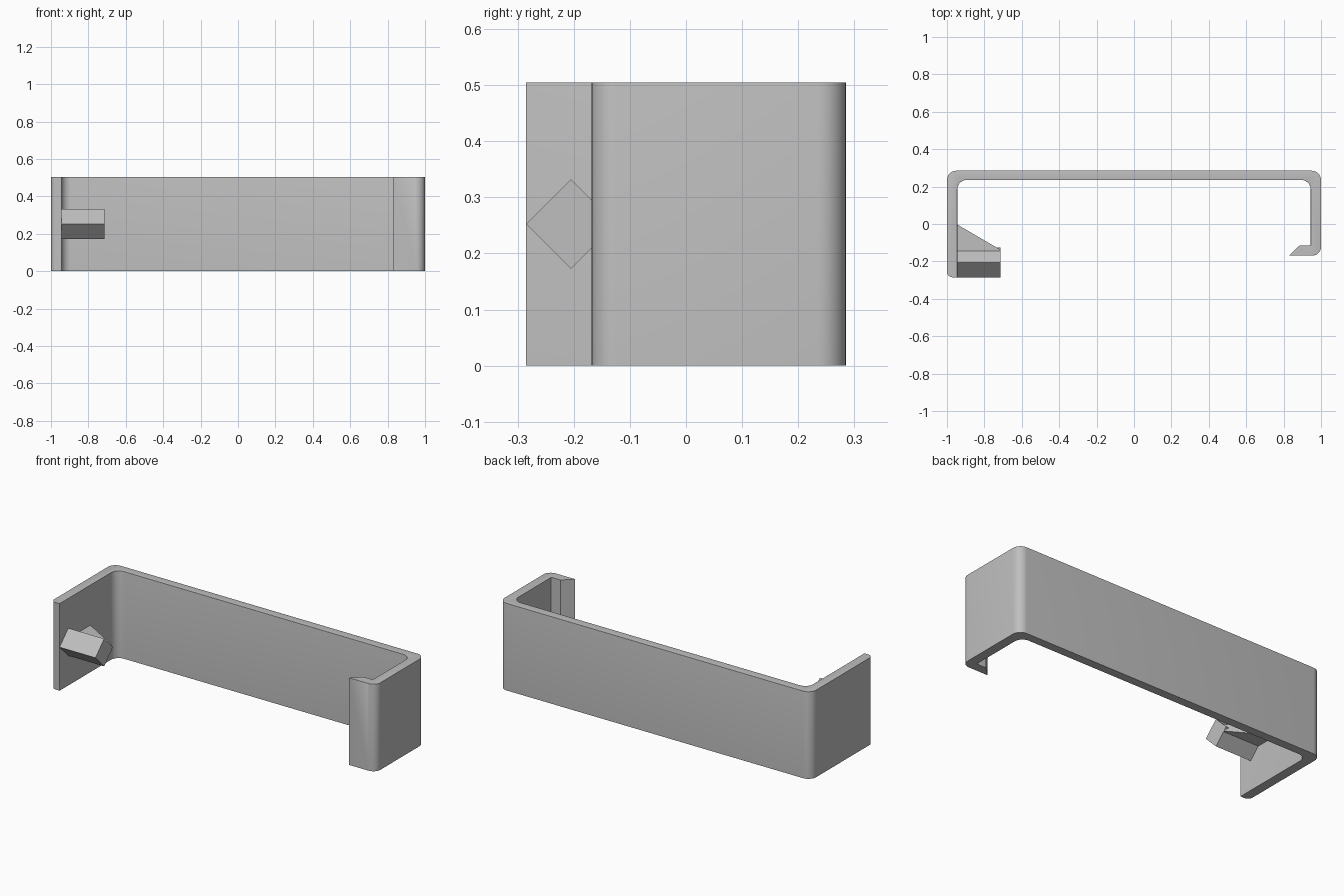
import bpy
import bmesh
import math
from mathutils import Vector

cube = bpy.data.objects.get("Cube")
if cube:
    bpy.data.objects.remove(cube, do_unlink=True)

grey = bpy.data.materials.new("plain grey")
grey.use_nodes = True
colour = (0.52, 0.52, 0.52, 1)
grey.diffuse_color = colour
grey.node_tree.nodes["Principled BSDF"].inputs["Base Color"].default_value = colour

HEIGHT = 0.505


def rounded(corners, steps=8):
    """Turn (x, y, radius) corners into an outline with round fillets."""
    out = []
    for i, (x, y, r) in enumerate(corners):
        p = Vector((x, y))
        if r == 0:
            out.append(p)
            continue
        a = (Vector(corners[i - 1][:2]) - p).normalized()
        b = (Vector(corners[(i + 1) % len(corners)][:2]) - p).normalized()
        centre = p + (a + b) * r
        for k in range(steps + 1):
            t = k / steps * math.pi / 2
            out.append(centre - b * r * math.cos(t) - a * r * math.sin(t))
    return out


def extrude(name, points, vector, soften=None):
    """Extrude a flat outline, optionally rounding chosen far edges."""
    bm = bmesh.new()
    face = bm.faces.new([bm.verts.new(p) for p in points])
    new = bmesh.ops.extrude_face_region(bm, geom=[face], use_keep_orig=True)["geom"]
    verts = [g for g in new if isinstance(g, bmesh.types.BMVert)]
    bmesh.ops.translate(bm, verts=verts, vec=vector)
    bmesh.ops.recalc_face_normals(bm, faces=bm.faces)
    if soften:
        edges = [e for e in bm.edges if all(v in verts for v in e.verts) and soften(e)]
        bmesh.ops.bevel(bm, geom=edges, offset=0.014, segments=4, profile=0.5,
                        affect='EDGES', clamp_overlap=True)
    mesh = bpy.data.meshes.new(name)
    bm.to_mesh(mesh)
    bm.free()
    obj = bpy.data.objects.new(name, mesh)
    bpy.context.collection.objects.link(obj)
    mesh.materials.append(grey)
    bpy.ops.object.select_all(action='DESELECT')
    obj.select_set(True)
    bpy.context.view_layer.objects.active = obj
    bpy.ops.object.shade_smooth_by_angle(angle=math.radians(35))
    return obj


# Bracket: back wall, long arm, short arm and hooked lip in one outline
outline = rounded([
    (-1, -0.285, 0.03), (-0.945, -0.285, 0), (-0.945, 0.235, 0.05),
    (0.945, 0.235, 0.05), (0.945, -0.115, 0), (0.885, -0.115, 0),
    (0.83, -0.168, 0), (1, -0.168, 0.045), (1, 0.285, 0.05), (-1, 0.285, 0.05),
])


# Round the upper rim, leaving the arm tip and lip tip sharp
def rim(edge):
    mid = (edge.verts[0].co + edge.verts[1].co) / 2
    arm_tip = mid.y < -0.25
    lip_tip = mid.y < -0.1 and mid.x < 0.94 and mid.x > 0
    return not arm_tip and not lip_tip


extrude("bracket", [(p.x, p.y, 0) for p in outline], (0, 0, HEIGHT), rim)

# Diamond-section peg on the inside of the long arm
R, MID = 0.08, HEIGHT / 2
diamond = [(-0.95, -0.205 + R * c, MID + R * s)
           for c, s in ((1, 0), (0, 1), (-1, 0), (0, -1))]
extrude("peg", diamond, (0.235, 0, 0))

# Triangular brace between the peg and the arm
brace = [(-0.95, 0, MID - 0.02), (-0.715, -0.137, MID - 0.02),
         (-0.715, -0.15, MID - 0.02), (-0.95, -0.15, MID - 0.02)]
extrude("peg_brace", brace, (0, 0, 0.04))
